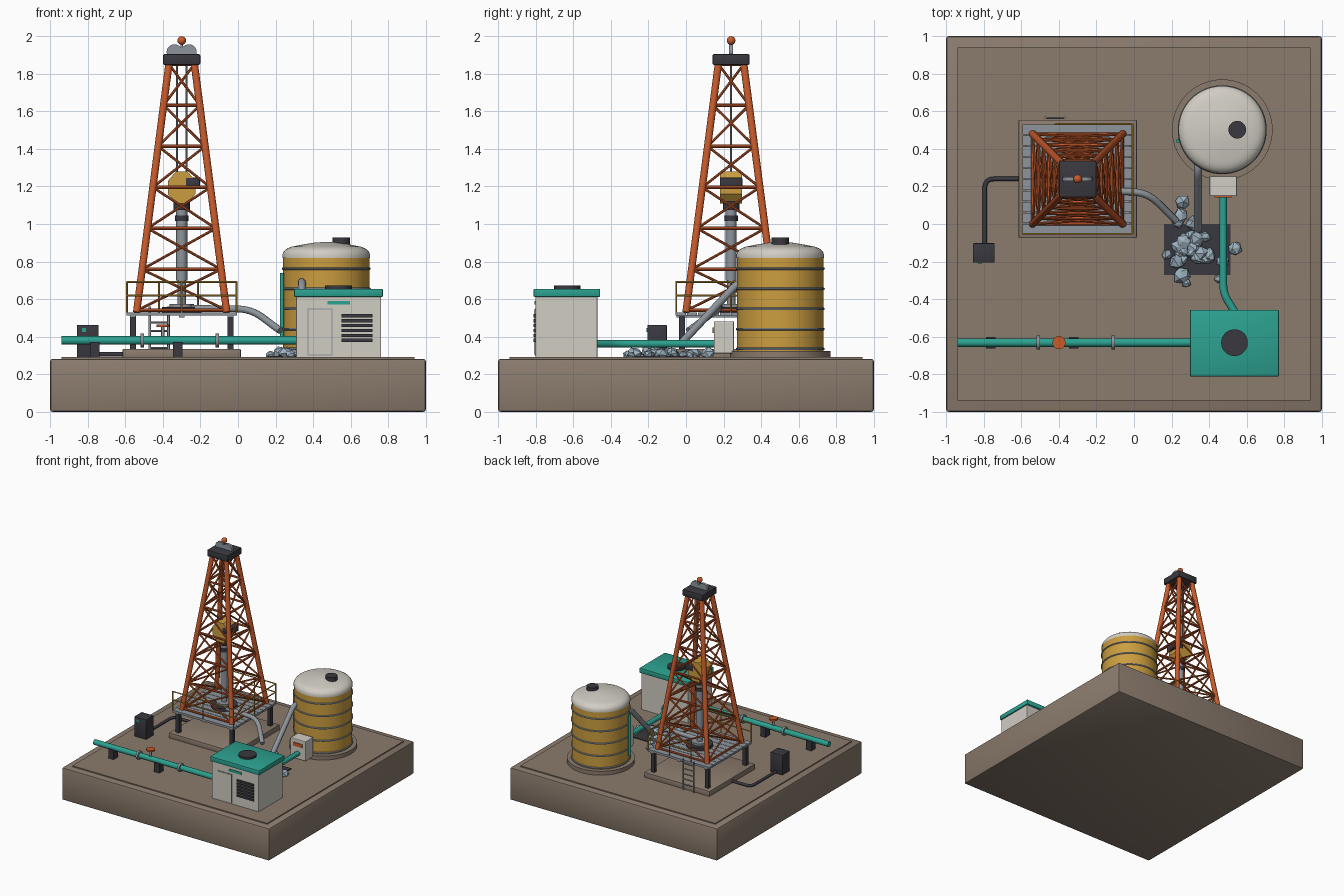
import bpy, bmesh, math, random
from mathutils import Vector as V, Matrix as M

cube = bpy.data.objects.get("Cube")
if cube:
    bpy.data.objects.remove(cube, do_unlink=True)


def material(name, r, g, b):
    m = bpy.data.materials.new(name)
    m.use_nodes = True
    m.diffuse_color = (r, g, b, 1)
    m.node_tree.nodes["Principled BSDF"].inputs["Base Color"].default_value = (r, g, b, 1)
    return m


EARTH = material("brown earth", .26, .20, .155)
ORANGE = material("derrick orange", .58, .105, .025)
YELLOW = material("machine yellow", .60, .34, .05)
TEAL = material("teal paint", .025, .36, .28)
CREAM = material("cream panel", .64, .61, .55)
DARK = material("charcoal", .04, .04, .05)
STEEL = material("steel grey", .27, .30, .33)
ROCK = material("blue grey rock", .33, .44, .52)


# Shape helpers, each adding to a bmesh
def box(bm, x, y, z, bevel=0):
    """Box from (min, max) ranges."""
    size = [b - a for a, b in (x, y, z)]
    mid = [(a + b) / 2 for a, b in (x, y, z)]
    made = bmesh.ops.create_cube(bm, size=1, matrix=M.Translation(mid) @ M.Diagonal((*size, 1)))
    if bevel:
        edges = list({e for v in made["verts"] for e in v.link_edges})
        bmesh.ops.bevel(bm, geom=edges, offset=bevel, segments=2, profile=.5, affect='EDGES')


def rod(bm, a, b, r, r2=None, sides=12):
    """Cylinder or cone from point a to point b."""
    a, b = V(a), V(b)
    d = b - a
    mat = M.Translation((a + b) / 2) @ d.to_track_quat('Z', 'Y').to_matrix().to_4x4()
    bmesh.ops.create_cone(bm, cap_ends=True, segments=sides, radius1=r,
                          radius2=r if r2 is None else r2, depth=d.length, matrix=mat)


def lathe(bm, x, y, profile, sides=48):
    """Revolve (radius, height) points about a vertical axis."""
    vs = [bm.verts.new((x + r, y, z)) for r, z in profile]
    es = [bm.edges.new(p) for p in zip(vs, vs[1:])]
    bmesh.ops.spin(bm, geom=vs + es, cent=(x, y, 0), axis=(0, 0, 1),
                   angle=math.tau, steps=sides, use_merge=True)
    bmesh.ops.remove_doubles(bm, verts=bm.verts, dist=1e-5)
    bmesh.ops.recalc_face_normals(bm, faces=bm.faces)


def part(name, mat, *calls, smooth=True):
    """Make one object from (function, args...) tuples."""
    bm = bmesh.new()
    for fn, *args in calls:
        fn(bm, *args)
    if smooth:
        for f in bm.faces:
            f.smooth = True
        for e in bm.edges:
            e.smooth = len(e.link_faces) == 2 and e.calc_face_angle() < .6
    me = bpy.data.meshes.new(name)
    bm.to_mesh(me)
    bm.free()
    me.materials.append(mat)
    ob = bpy.data.objects.new(name, me)
    bpy.context.collection.objects.link(ob)
    return ob


def pipe(name, mat, r, points):
    """Round tube along a path with softened corners."""
    pts = [V(p) for p in points]
    path = [pts[0]]
    for a, p, b in zip(pts, pts[1:], pts[2:]):
        s = p + (a - p).normalized() * min(.05, (a - p).length * .45)
        e = p + (b - p).normalized() * min(.05, (b - p).length * .45)
        path += [s.lerp(p, t).lerp(p.lerp(e, t), t) for t in (0, .25, .5, .75, 1)]
    path.append(pts[-1])
    cu = bpy.data.curves.new(name, 'CURVE')
    cu.dimensions = '3D'
    cu.bevel_depth, cu.bevel_resolution, cu.use_fill_caps = r, 3, True
    sp = cu.splines.new('POLY')
    sp.points.add(len(path) - 1)
    for q, p in zip(sp.points, path):
        q.co = (*p, 1)
    cu.materials.append(mat)
    bpy.context.collection.objects.link(bpy.data.objects.new(name, cu))


# Ground block with a raised top plate
part("ground_block", EARTH, (box, (-1, 1), (-1, 1), (0, .282), .012))
part("ground_plate", EARTH, (box, (-.94, .94), (-.94, .94), (.27, .291)))

# Derrick foundation, stilts and planked deck
CX, CY, DECK = -.30, .24, .53
corners = [(-1, -1), (1, -1), (1, 1), (-1, 1)]
part("derrick_pad", EARTH, (box, (CX - .315, CX + .315), (CY - .315, CY + .315), (.28, .335), .006))
part("deck_legs", DARK, *[(box, (CX + .26 * i - .016, CX + .26 * i + .016),
                           (CY + .26 * j - .016, CY + .26 * j + .016), (.33, .51)) for i, j in corners])
planks = [(box, (CX - .295, CX + .295), (CY - .295 + .059 * k, CY - .24 + .059 * k), (.512, DECK))
          for k in range(10)]
beams = [(box, (CX + o - .015, CX + o + .015), (CY - .29, CY + .29), (.502, .515)) for o in (-.26, 0, .26)]
part("deck", STEEL, *planks, *beams)

# Guard rail, leaving the ladder and the west side open
R = .292
rail = []
for a, b in [((-R, -R), (R, -R)), ((R, -R), (R, R)), ((R, R), (-.12, R))]:
    a, b = V((CX + a[0], CY + a[1], 0)), V((CX + b[0], CY + b[1], 0))
    for z in (.62, .692):
        rail.append((rod, a + V((0, 0, z)), b + V((0, 0, z)), .005, None, 8))
    for t in (0, .5, 1):
        p = a.lerp(b, t)
        rail.append((rod, p + V((0, 0, DECK)), p + V((0, 0, .695)), .005, None, 8))
part("guard_rail", YELLOW, *rail)

# Access ladder at the back
LX, LY = -.42, CY + .325
part("ladder", STEEL,
     *[(rod, (LX + s * .05, LY, .29), (LX + s * .05, LY, .56), .007) for s in (-1, 1)],
     *[(rod, (LX - .05, LY, z), (LX + .05, LY, z), .005) for z in (.34, .385, .43, .475, .52)])


# Lattice tower
def node(c, z):
    w = .24 + (.068 - .24) * (z - DECK) / (1.85 - DECK)
    return V((CX + c[0] * w, CY + c[1] * w, z))


levels = [DECK + .01 + .2185 * k for k in range(7)]
part("derrick_legs", ORANGE, *[(rod, node(c, DECK), node(c, 1.85), .02) for c in corners])
braces = []
for a, b in zip(corners, corners[1:] + corners[:1]):
    braces += [(rod, node(a, z), node(b, z), .009, None, 8) for z in levels]
    for lo, hi in zip(levels, levels[1:]):
        braces += [(rod, node(p, lo), node(q, hi), .007, None, 8) for p, q in ((a, b), (b, a))]
part("derrick_braces", ORANGE, *braces)

# Crown block, sheaves and beacon
part("crown_block", DARK, (box, (CX - .099, CX + .099), (CY - .099, CY + .099), (1.847, 1.905), .008))
part("crown_sheaves", STEEL, *[(rod, (CX + s * .038, CY - .011, 1.915), (CX + s * .038, CY + .011, 1.915),
                                .042, None, 28) for s in (-1, 1)])
part("beacon_mast", STEEL, (rod, (CX, CY, 1.9), (CX, CY, 1.97), .007))
part("beacon", ORANGE, (lambda bm: bmesh.ops.create_uvsphere(
    bm, u_segments=20, v_segments=12, radius=.023, matrix=M.Translation((CX, CY, 1.977))),))

# Hoist cables, top drive and drill string
part("hoist_cables", STEEL, *[(rod, (CX + s * .025, CY, 1.26), (CX + s * .025, CY, 1.86), .005)
                              for s in (-1, 1)])
shape = (M.Translation((CX, CY, 1.195)) @ M.Diagonal((.079, 1, .092, 1))
         @ M.Rotation(math.pi / 2, 4, 'X') @ M.Rotation(math.pi / 8, 4, 'Z'))
part("top_drive", YELLOW, (lambda bm: bmesh.ops.create_cone(
    bm, cap_ends=True, segments=8, radius1=1, radius2=1, depth=.118, matrix=shape),))
part("drive_motor", DARK, (box, (CX + .02, CX + .097), (CY - .06, CY + .06), (1.19, 1.247), .005))
part("drill_collars", DARK, (rod, (CX, CY, 1.075), (CX, CY, 1.12), .044, None, 20),
     (rod, (CX, CY, 1.015), (CX, CY, 1.045), .036, None, 20),
     (rod, (CX, CY, DECK), (CX, CY, .557), .105, None, 32))
part("drill_string", STEEL, (rod, (CX, CY, .70), (CX, CY, 1.08), .03, None, 20),
     (rod, (CX, CY, .56), (CX, CY, .70), .023, None, 20),
     (rod, (CX, CY, .55), (CX, CY, .575), .065, None, 28))

# Storage tank
TX, TY, TR = .47, .502, .23
part("tank_pad", EARTH, (rod, (TX, TY, .28), (TX, TY, .325), .268, None, 56))
part("tank_wall", YELLOW, (rod, (TX, TY, .32), (TX, TY, .825), TR, None, 56))
dome = [(TR + .003, .82), (TR + .003, .838)] + [
    (.14 + .09 * math.cos(t * math.pi / 12), .84 + .045 * math.sin(t * math.pi / 12)) for t in range(1, 6)]
part("tank_dome", CREAM, (lathe, TX, TY, dome + [(.14, .888), (.07, .9), (0, .905)], 56))
ring = [(TR + .007 * math.cos(t * math.pi / 4), .007 * math.sin(t * math.pi / 4)) for t in range(-2, 3)]
part("tank_bands", STEEL, *[(lathe, TX, TY, [(r, z + h) for r, h in ring], 56)
                            for z in (.335, .44, .548, .655, .762)])
part("tank_hatch", DARK, (rod, (TX + .08, TY, .88), (TX + .08, TY, .927), .047, None, 28))
gx, gy = TX + .243 * math.cos(3.39), TY + .243 * math.sin(3.39)
part("tank_level_gauge", TEAL, (rod, (gx, gy, .38), (gx, gy, .74), .011))

# Mud return line, tank chute and cuttings pit
pipe("mud_return_line", STEEL, .019, [(CX + .05, .18, .55), (.03, .17, .548), (.10, .14, .525), (.225, .015, .432)])
pipe("tank_chute", STEEL, .021, [(.34, .34, .69), (.34, .28, .69), (.34, -.03, .36)])
part("cuttings_pit", DARK, (box, (.16, .515), (-.272, 0), (.285, .298)))
random.seed(4)


def rock(bm, x, y, r):
    made = bmesh.ops.create_icosphere(bm, subdivisions=1, radius=r)
    turn = M.Rotation(random.random() * 6, 3, 'Z') @ M.Rotation(random.random() * 3, 3, 'X')
    for v in made["verts"]:
        v.co = turn @ (v.co * random.uniform(.75, 1.15))
        v.co.z *= .8
        v.co += V((x, y, .29 + r * random.uniform(.45, .5)))


stones = [(rock, random.gauss(.295, .06), random.gauss(-.10, .085), random.uniform(.028, .048))
          for _ in range(28)]
stones += [(rock, .535, -.13, .04), (rock, .45, -.29, .025), (rock, .25, .04, .042), (rock, .47, -.2, .035)]
part("rock_cuttings", ROCK, *stones, smooth=False)

# Pump box and feed line
part("pump_box", CREAM, (box, (.402, .548), (.148, .256), (.31, .482), .006), smooth=False)
part("pump_box_display", ORANGE, (box, (.43, .52), (.142, .149), (.42, .45)))
pipe("feed_line", TEAL, .021, [(.475, .16, .362), (.475, -.37, .362), (.55, -.49, .362)])

# Generator house
part("house_walls", CREAM, (box, (.31, .762), (-.802, -.472), (.285, .615), .004), smooth=False)
part("house_roof", TEAL, (box, (.298, .772), (-.812, -.457), (.612, .655), .006))
part("roof_fan", DARK, (rod, (.535, -.632, .65), (.535, -.632, .672), .071, None, 36))
part("house_door_frame", STEEL, (box, (.371, .502), (-.805, -.80), (.301, .549)))
part("house_door", CREAM, (box, (.375, .498), (-.809, -.80), (.305, .545)))
part("house_louvers", DARK, *[(box, (.552, .716), (-.811, -.80), (z, z + .017))
                              for z in [.372 + .0262 * k for k in range(6)]])
part("house_plate", TEAL, (box, (.476, .596), (-.808, -.80), (.57, .59)))

# Export pipeline with flanges, supports and valve
PY, PZ = -.632, .38
part("export_pipe", TEAL, (rod, (-.94, PY, PZ), (.32, PY, PZ), .023, None, 20))
part("pipe_flanges", STEEL, *[(rod, (x - .009, PY, PZ), (x + .009, PY, PZ), .037, None, 24) for x in (-.51, -.11)])
part("pipe_supports", DARK, *[(box, (x - .025, x + .025), (PY - .03, PY + .03), (.285, .372))
                              for x in (-.762, -.32)])
part("valve_stem", STEEL, (rod, (-.4, PY, PZ), (-.4, PY, .455), .009))
part("valve_wheel", ORANGE, (rod, (-.4, PY, .452), (-.4, PY, .466), .035, None, 24))

# Control cabinet and power cable
part("control_cabinet", DARK, (box, (-.858, -.742), (-.206, -.102), (.285, .463), .006))
part("cabinet_screen", TEAL, (box, (-.83, -.81), (-.21, -.2), (.425, .445)))
pipe("power_cable", DARK, .012, [(-.795, -.11, .306), (-.795, .24, .306), (-.60, .24, .306)])
